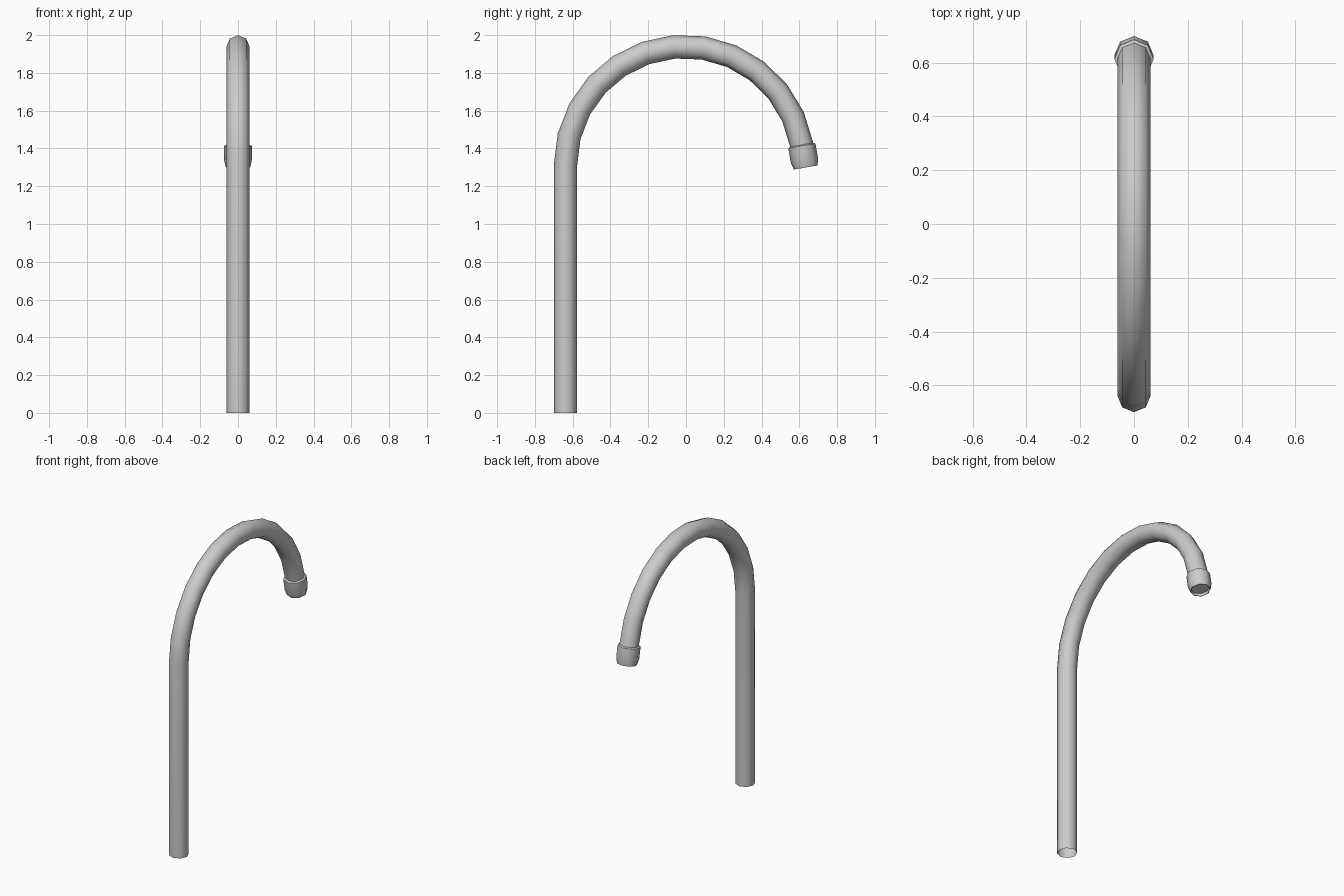
import bpy, bmesh, math
from mathutils import Vector

if "Cube" in bpy.data.objects:
    bpy.data.objects.remove(bpy.data.objects["Cube"])

SIDES = 8
R = 0.062                 # pipe radius
CY, CZ, BEND = -0.008, 1.31, 0.63
SWEEP, STEPS = math.radians(170), 12


def tube(name, rings, cap_end=False):
    """Skin rings given as (centre, tangent, radius) in the YZ plane."""
    bm = bmesh.new()
    loops = []
    for c, t, r in rings:
        side = Vector((1, 0, 0))
        up = t.cross(side)
        loops.append([bm.verts.new(c + r * (math.cos(a) * side + math.sin(a) * up))
                      for a in (2 * math.pi * i / SIDES for i in range(SIDES))])
    for a, b in zip(loops, loops[1:]):
        for i in range(SIDES):
            j = (i + 1) % SIDES
            bm.faces.new((a[i], a[j], b[j], b[i]))
    if cap_end:
        bm.faces.new(loops[-1])
    me = bpy.data.meshes.new(name)
    bm.to_mesh(me)
    bm.free()
    ob = bpy.data.objects.new(name, me)
    bpy.context.collection.objects.link(ob)
    bpy.ops.object.select_all(action='DESELECT')
    ob.select_set(True)
    bpy.context.view_layer.objects.active = ob
    bpy.ops.object.shade_smooth_by_angle(angle=math.radians(50))
    return ob


# Straight riser followed by the gooseneck bend
rings = [(Vector((0, CY - BEND, 0)), Vector((0, 0, 1)), R)]
for i in range(STEPS + 1):
    a = math.pi - SWEEP * i / STEPS
    centre = Vector((0, CY + BEND * math.cos(a), CZ + BEND * math.sin(a)))
    tangent = Vector((0, math.sin(a), -math.cos(a)))
    rings.append((centre, tangent, R))
tube("gooseneck_pipe", rings)

# Flared nozzle collar with a slightly recessed outlet
end, direction, _ = rings[-1]
profile = [(0.0, R), (0.006, 0.073), (0.085, 0.073), (0.122, 0.064),
           (0.122, 0.060), (0.105, 0.058)]
tube("nozzle", [(end + direction * d, direction, r) for d, r in profile], cap_end=True)
